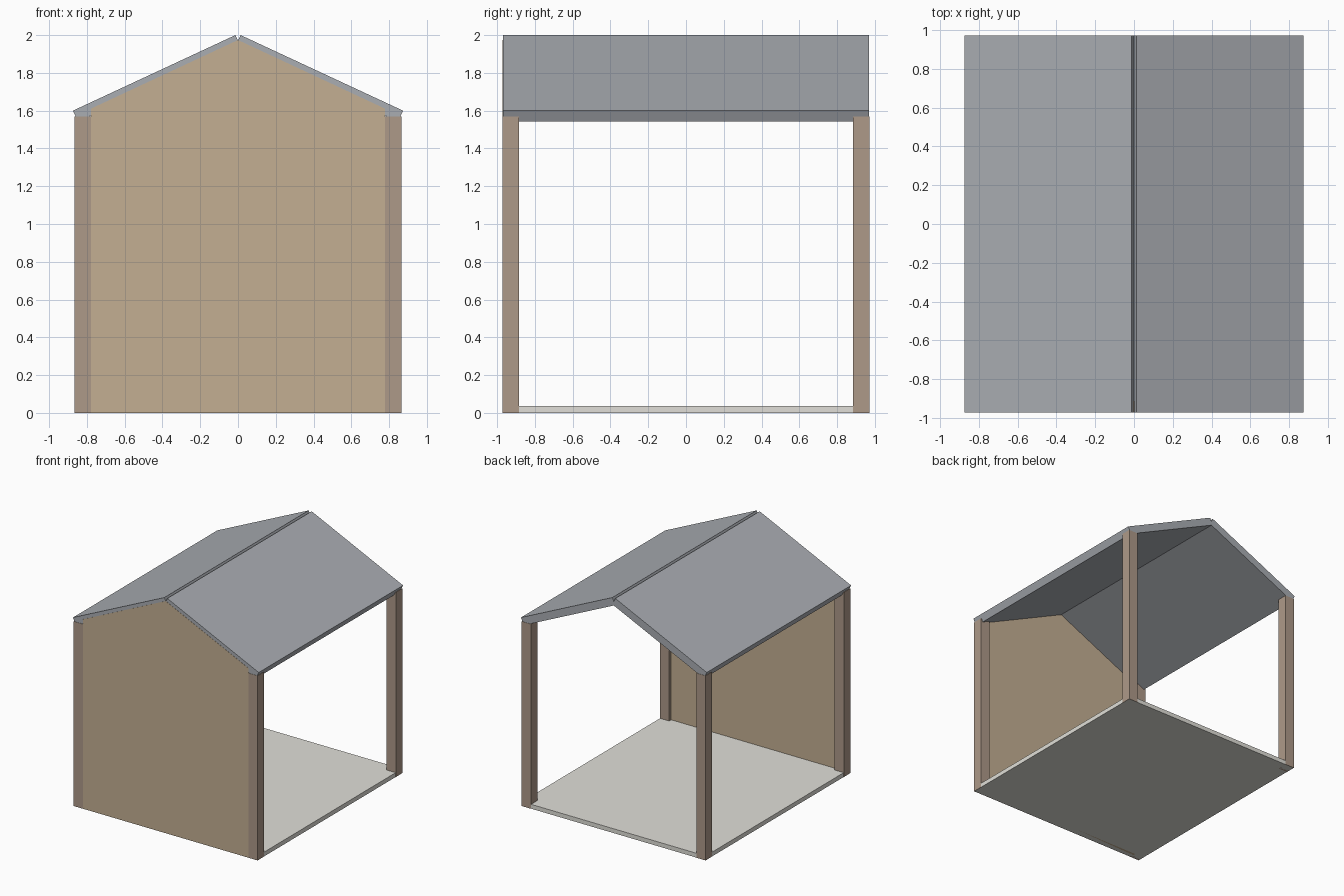
import bpy, bmesh

if "Cube" in bpy.data.objects:
    bpy.data.objects.remove(bpy.data.objects["Cube"])


def material(name, color):
    m = bpy.data.materials.new(name)
    m.diffuse_color = (*color, 1)
    m.use_nodes = True
    m.node_tree.nodes["Principled BSDF"].inputs["Base Color"].default_value = m.diffuse_color
    return m


def prism(name, profile, y0, y1, mat):
    """Extrude an (x, z) profile along y."""
    bm = bmesh.new()
    face = bm.faces.new([bm.verts.new((x, y0, z)) for x, z in profile])
    new = bmesh.ops.extrude_face_region(bm, geom=[face])["geom"]
    verts = [v for v in new if isinstance(v, bmesh.types.BMVert)]
    bmesh.ops.translate(bm, verts=verts, vec=(0, y1 - y0, 0))
    bmesh.ops.recalc_face_normals(bm, faces=bm.faces)
    mesh = bpy.data.meshes.new(name)
    bm.to_mesh(mesh)
    bm.free()
    mesh.materials.append(mat)
    obj = bpy.data.objects.new(name, mesh)
    bpy.context.collection.objects.link(obj)
    return obj


def rect(x0, x1, z0, z1):
    return [(x0, z0), (x1, z0), (x1, z1), (x0, z1)]


wood = material("post_wood", (0.42, 0.32, 0.25))
tan = material("wall_tan", (0.55, 0.43, 0.29))
slate = material("roof_grey", (0.40, 0.42, 0.45))
pale = material("floor_pale", (0.75, 0.74, 0.69))

W, D, POST = 0.865, 0.972, 0.087

# Floor slab
prism("floor", rect(-W + 0.001, W - 0.001, 0, 0.037), -0.97, 0.97, pale)

# Corner posts
for sx, side in ((-1, "left"), (1, "right")):
    for sy, end in ((-1, "front"), (1, "back")):
        prism(f"{end}_{side}_post", rect(sx * (W - POST), sx * W, 0, 1.57),
              sy * (D - POST), sy * D, wood)

# Front gable wall, fitted between the posts
xi = W - POST
prism("gable_wall", [(-xi, 0), (xi, 0), (xi, 1.611), (0, 1.974), (-xi, 1.611)],
      -D + 0.0005, -0.912, tan)

# Two sloping roof slabs with square-cut ends, crossing at the ridge
for s, side in ((-1, "left"), (1, "right")):
    top = [(0.014, 2.0), (0.874, 1.60)]
    low = [(x - 0.027, z - 0.058) for x, z in reversed(top)]
    prism(f"{side}_roof", [(s * x, z) for x, z in top + low], -0.97, 0.97, slate)
